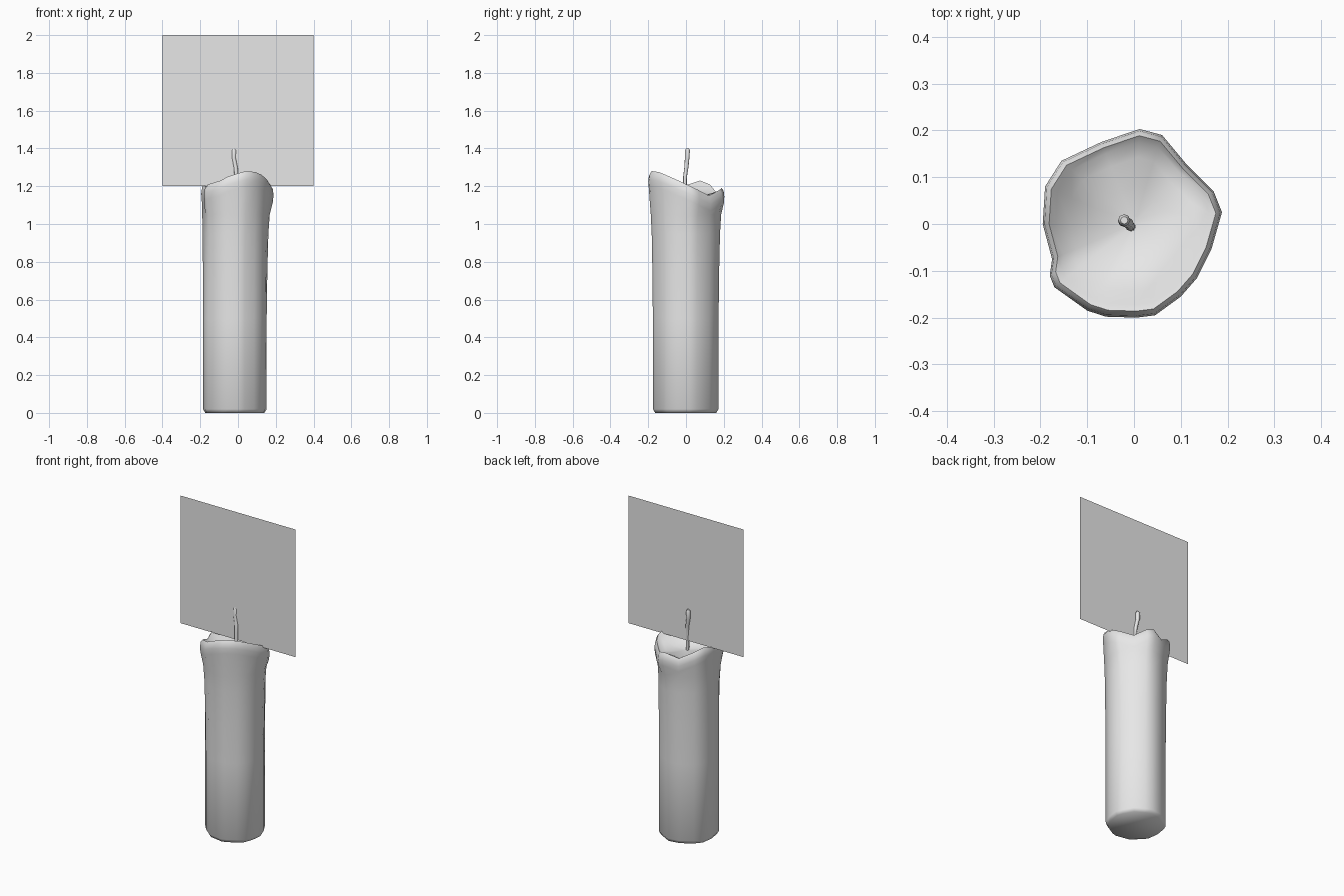
import bpy, bmesh, math
from mathutils import Vector

cube = bpy.data.objects.get("Cube")
if cube:
    bpy.data.objects.remove(cube)

grey = bpy.data.materials.new("plain_grey")
grey.use_nodes = True
grey.diffuse_color = (0.8, 0.8, 0.8, 1)
grey.node_tree.nodes["Principled BSDF"].inputs["Base Color"].default_value = (0.8, 0.8, 0.8, 1)


def add_object(name, bm):
    mesh = bpy.data.meshes.new(name)
    bm.to_mesh(mesh)
    bm.free()
    mesh.materials.append(grey)
    obj = bpy.data.objects.new(name, mesh)
    bpy.context.collection.objects.link(obj)
    return obj


def smooth(obj, degrees):
    bpy.ops.object.select_all(action="DESELECT")
    obj.select_set(True)
    bpy.context.view_layer.objects.active = obj
    bpy.ops.object.shade_smooth_by_angle(angle=math.radians(degrees))


def loft(name, rings):
    """Skin a list of equal-length point rings and cap both ends."""
    bm = bmesh.new()
    loops = [[bm.verts.new(p) for p in ring] for ring in rings]
    n = len(loops[0])
    for low, high in zip(loops, loops[1:]):
        for i in range(n):
            j = (i + 1) % n
            bm.faces.new((low[i], low[j], high[j], high[i]))
    bm.faces.new(loops[0][::-1])
    bm.faces.new(loops[-1])
    bmesh.ops.recalc_face_normals(bm, faces=bm.faces)
    return add_object(name, bm)


# Melted rim: outline and crest height, counter-clockwise from the left side
RIM = [(.188, .025, 1.20), (.17, .07, 1.18), (.11, .13, 1.15), (.06, .19, 1.18),
       (.012, .203, 1.19), (-.07, .175, 1.165), (-.155, .135, 1.21), (-.19, .08, 1.23),
       (-.195, 0, 1.205), (-.175, -.075, 1.19), (-.18, -.11, 1.20), (-.17, -.135, 1.21),
       (-.10, -.185, 1.23), (-.06, -.198, 1.25), (.005, -.20, 1.27), (.045, -.195, 1.28),
       (.10, -.155, 1.275), (.135, -.115, 1.26), (.165, -.055, 1.235)]
CENTRE = Vector((-.018, -.002, 0))
SIDES = 9


def base_point(p):
    """Point of the faceted lower shaft beneath a rim point."""
    a = math.atan2(p[1] - CENTRE.y, p[0] - CENTRE.x)
    step = 2 * math.pi / SIDES
    r = .178 * math.cos(step / 2) / math.cos(a % step - step / 2)
    return CENTRE + Vector((math.cos(a), math.sin(a), 0)) * r


def shaft_ring(z, flare, scale=1):
    ring = []
    for p in RIM:
        q = base_point(p).lerp(Vector((p[0], p[1], 0)), flare)
        q = CENTRE + (q - CENTRE) * scale
        ring.append((q.x, q.y, z))
    return ring


def rim_ring(scale, drop):
    return [(p[0] * scale, p[1] * scale, p[2] - drop) for p in RIM]


def pool_ring(scale, z, follow):
    return [(p[0] * scale, p[1] * scale, z + (p[2] - z) * follow) for p in RIM]


# Candle: shaft, flared neck, rounded lip and hollow melt pool
candle = loft("candle", [
    shaft_ring(0, 0, .93), shaft_ring(.02, 0), shaft_ring(.5, 0), shaft_ring(.75, .1),
    shaft_ring(.95, .25), shaft_ring(1.05, .45),
    rim_ring(.985, .08), rim_ring(1, .045), rim_ring(.98, .015), rim_ring(.93, 0),
    rim_ring(.86, .012), pool_ring(.7, 1.14, .5), pool_ring(.4, 1.14, .15),
    pool_ring(.08, 1.14, 0)])
smooth(candle, 60)

# Wick: a thin bent stalk with a thicker tip
WICK = [(-.006, -.006, 1.12, .010), (-.008, -.005, 1.25, .010), (-.012, .002, 1.30, .011),
        (-.022, .006, 1.35, .012), (-.021, .008, 1.39, .013), (-.021, .008, 1.40, .008)]
wick = loft("wick", [
    [(x + r * math.cos(k * math.pi / 4), y + r * math.sin(k * math.pi / 4), z) for k in range(8)]
    for x, y, z, r in WICK])
smooth(wick, 60)

# Flame card: flat upright square through the wick
bm = bmesh.new()
bm.faces.new([bm.verts.new(p) for p in ((-.4, 0, 1.2), (.4, 0, 1.2), (.4, 0, 2), (-.4, 0, 2))])
add_object("flame_card", bm)
